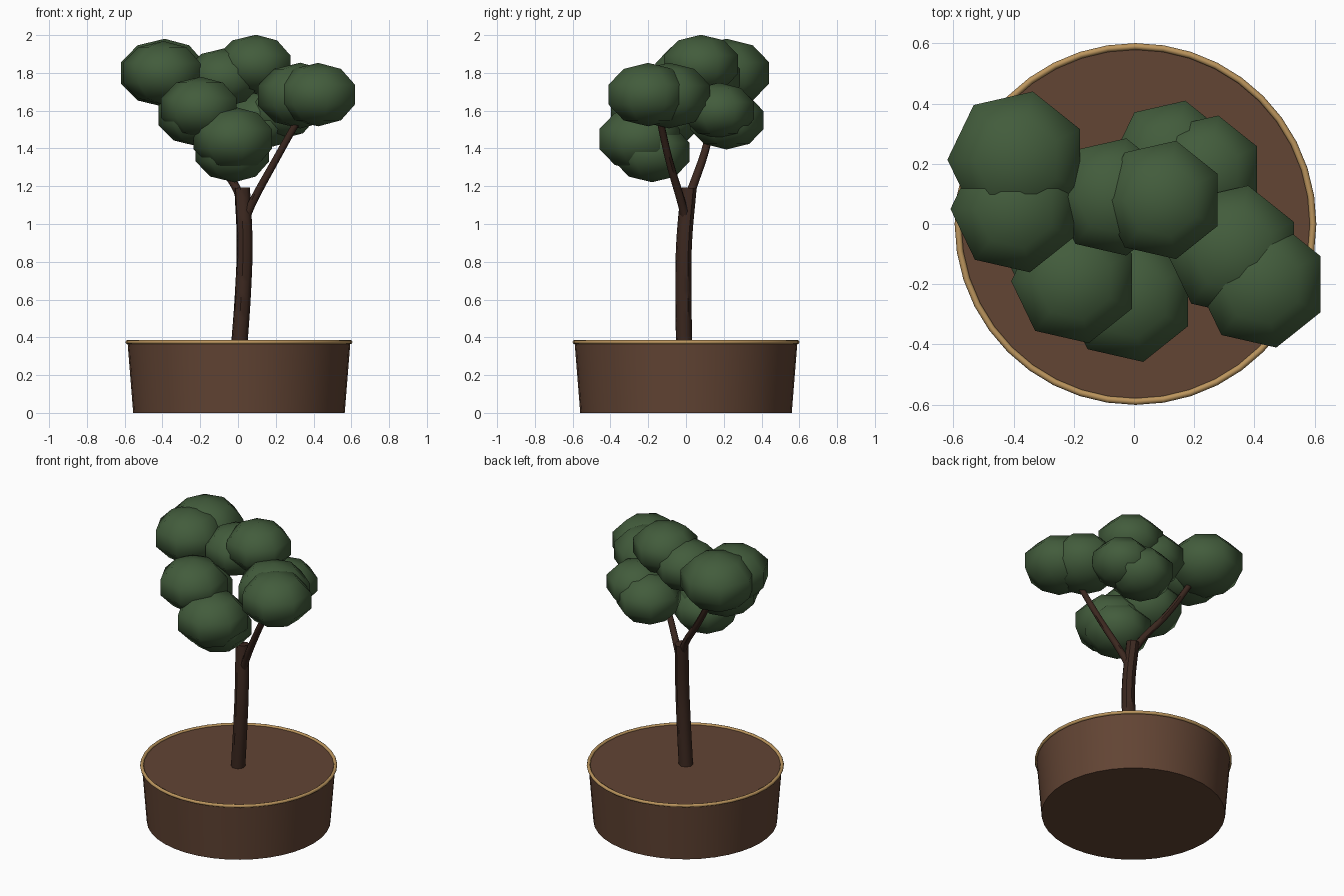
import bpy, bmesh, math
from mathutils import Matrix

if "Cube" in bpy.data.objects:
    bpy.data.objects.remove(bpy.data.objects["Cube"])


def material(name, rgb):
    m = bpy.data.materials.new(name)
    m.diffuse_color = (*rgb, 1)
    m.use_nodes = True
    m.node_tree.nodes["Principled BSDF"].inputs["Base Color"].default_value = m.diffuse_color
    return m


GREEN = material("leaf_green", (0.055, 0.107, 0.045))
BARK = material("bark_brown", (0.045, 0.021, 0.014))
CLAY = material("pot_brown", (0.122, 0.058, 0.034))
GOLD = material("rim_gold", (0.50, 0.30, 0.11))


def finish(ob, name, mat, angle=None):
    ob.name = name
    ob.data.materials.append(mat)
    bpy.ops.object.select_all(action='DESELECT')
    ob.select_set(True)
    bpy.context.view_layer.objects.active = ob
    if angle is None:
        bpy.ops.object.shade_smooth()
    else:
        bpy.ops.object.shade_smooth_by_angle(angle=math.radians(angle))


def limb(name, points, r0, r1):
    """Tapered round limb through the given points."""
    cu = bpy.data.curves.new(name, 'CURVE')
    cu.dimensions = '3D'
    cu.bevel_depth = 1.0
    cu.bevel_resolution = 2
    cu.resolution_u = 6
    cu.use_fill_caps = True
    sp = cu.splines.new('BEZIER')
    sp.bezier_points.add(len(points) - 1)
    for i, (bp, p) in enumerate(zip(sp.bezier_points, points)):
        bp.co = p
        bp.handle_left_type = bp.handle_right_type = 'AUTO'
        bp.radius = r0 + (r1 - r0) * i / (len(points) - 1)
    ob = bpy.data.objects.new(name, cu)
    bpy.context.collection.objects.link(ob)
    bpy.ops.object.select_all(action='DESELECT')
    ob.select_set(True)
    bpy.context.view_layer.objects.active = ob
    bpy.ops.object.convert(target='MESH')
    finish(bpy.context.object, name, BARK, 45)


def leaf_clump(name, x, y, z, r):
    """Squashed seven-sided, five-banded ball with a corner facing -x."""
    bm = bmesh.new()
    bmesh.ops.create_uvsphere(bm, u_segments=7, v_segments=5, radius=1)
    # turn so one corner points to -x
    v = max(bm.verts, key=lambda v: v.co.xy.length)
    turn = math.pi - math.atan2(v.co.y, v.co.x)
    bm.transform(Matrix.Translation((x, y, z))
                 @ Matrix.Diagonal((r, r, r * 0.74, 1))
                 @ Matrix.Rotation(turn, 4, 'Z'))
    me = bpy.data.meshes.new(name)
    bm.to_mesh(me)
    bm.free()
    ob = bpy.data.objects.new(name, me)
    bpy.context.collection.objects.link(ob)
    finish(ob, name, GREEN)


# pot with flat soil top
bpy.ops.mesh.primitive_cone_add(vertices=40, radius1=0.56, radius2=0.59,
                                depth=0.375, location=(0.005, 0, 0.1875))
finish(bpy.context.object, "pot", CLAY, 30)

# rim ring
bpy.ops.mesh.primitive_torus_add(major_segments=40, minor_segments=8, major_radius=0.59,
                                 minor_radius=0.011, location=(0.005, 0, 0.375))
finish(bpy.context.object, "pot_rim", GOLD)

# trunk and branches
limb("trunk", [(0.007, -0.01, 0.36), (0.027, -0.014, 0.65),
               (0.035, -0.01, 0.90), (0.022, 0.015, 1.19)], 0.044, 0.042)
limb("right_branch", [(0.035, 0.0, 1.02), (0.07, -0.02, 1.10),
                      (0.20, -0.09, 1.34), (0.38, -0.16, 1.66)], 0.025, 0.018)
limb("left_branch", [(0.02, 0.01, 1.13), (-0.02, 0.04, 1.21),
                     (-0.17, 0.11, 1.42), (-0.37, 0.17, 1.76)], 0.025, 0.018)

# foliage clumps: x, y, z, radius
clumps = {
    "top": (0.095, 0.08, 1.845, 0.212),
    "top_left": (-0.07, 0.09, 1.775, 0.21),
    "left_back": (-0.388, 0.214, 1.80, 0.244),
    "left_front": (-0.394, 0.05, 1.80, 0.227),
    "right_front": (0.425, -0.20, 1.685, 0.227),
    "right_inner": (0.33, -0.09, 1.68, 0.235),
    "back_upper": (0.238, 0.175, 1.60, 0.20),
    "back_lower": (0.126, 0.215, 1.55, 0.21),
    "mid_left_upper": (-0.197, -0.19, 1.615, 0.222),
    "mid_left_lower": (-0.21, -0.12, 1.575, 0.222),
    "low_front_upper": (-0.018, -0.245, 1.45, 0.23),
    "low_front_lower": (-0.02, -0.18, 1.38, 0.215),
}
for part, spec in clumps.items():
    leaf_clump("foliage_" + part, *spec)
